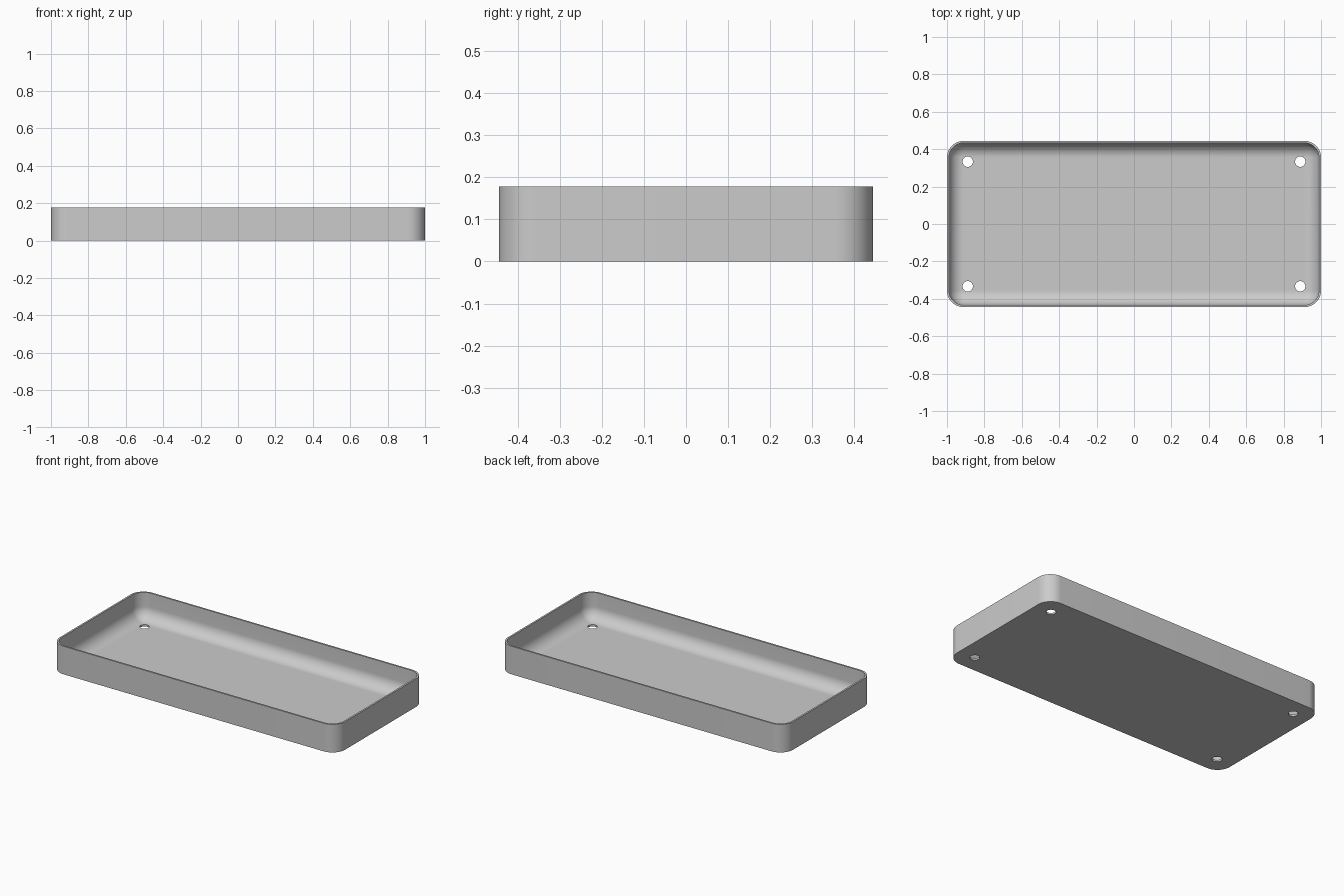
import bpy
import bmesh
from math import sin, cos, pi

if "Cube" in bpy.data.objects:
    bpy.data.objects.remove(bpy.data.objects["Cube"], do_unlink=True)

MM = 1 / 90                      # tray is laid out in even units of this size
HALF_X, HALF_Y, HEIGHT = 90 * MM, 40 * MM, 16 * MM
CORNER, WALL = 8 * MM, 1 * MM
ARC_STEPS = 14

grey = bpy.data.materials.new("light_grey")
grey.use_nodes = True
colour = (0.6, 0.6, 0.6, 1)
grey.diffuse_color = colour
grey.node_tree.nodes["Principled BSDF"].inputs["Base Color"].default_value = colour


def rounded_loop(bm, inset, z):
    """Ring of vertices around a rounded rectangle, inset from the outside."""
    radius = max(CORNER - inset, 0.0008)
    cx, cy = HALF_X - inset - radius, HALF_Y - inset - radius
    ring = []
    for quarter, (sx, sy) in enumerate([(1, 1), (-1, 1), (-1, -1), (1, -1)]):
        for i in range(ARC_STEPS + 1):
            a = (quarter + i / ARC_STEPS) * pi / 2
            ring.append(bm.verts.new((sx * cx + radius * cos(a),
                                      sy * cy + radius * sin(a), z)))
    return ring


# Tray shell: outer wall, rim, inner wall, then a fillet down to the floor
fillet = CORNER - WALL
profile = [(0, 0), (0, HEIGHT), (WALL, HEIGHT)]
for i in range(ARC_STEPS + 1):
    a = i / ARC_STEPS * pi / 2
    profile.append((WALL + fillet * (1 - cos(a)), WALL + fillet * (1 - sin(a))))

bm = bmesh.new()
rings = [rounded_loop(bm, inset, z) for inset, z in profile]
for low, high in zip(rings, rings[1:]):
    for i in range(len(low)):
        j = (i + 1) % len(low)
        bm.faces.new((low[i], low[j], high[j], high[i]))
bm.faces.new(rings[0])
bm.faces.new(rings[-1])
bmesh.ops.recalc_face_normals(bm, faces=bm.faces)
mesh = bpy.data.meshes.new("tray")
bm.to_mesh(mesh)
bm.free()
mesh.materials.append(grey)
tray = bpy.data.objects.new("tray", mesh)
bpy.context.collection.objects.link(tray)

# Four round mounting holes through the floor
for sx in (-1, 1):
    for sy in (-1, 1):
        bpy.ops.mesh.primitive_cylinder_add(
            vertices=32, radius=2.5 * MM, depth=0.1,
            location=(sx * (HALF_X - 10 * MM), sy * (HALF_Y - 10 * MM), 0))
        cutter = bpy.context.object
        cutter.name = "hole_cutter"
        cutter.hide_render = True
        cutter.data.materials.append(grey)
        bpy.ops.object.select_all(action="DESELECT")
        tray.select_set(True)
        bpy.context.view_layer.objects.active = tray
        cut = tray.modifiers.new("hole", "BOOLEAN")
        cut.operation = "DIFFERENCE"
        cut.solver = "EXACT"
        cut.object = cutter
        bpy.ops.object.modifier_apply(modifier=cut.name)
        bpy.data.objects.remove(cutter, do_unlink=True)

# Smooth curved walls while keeping the rim and hole edges crisp
tray.select_set(True)
bpy.context.view_layer.objects.active = tray
bpy.ops.object.shade_smooth_by_angle(angle=pi / 6)
